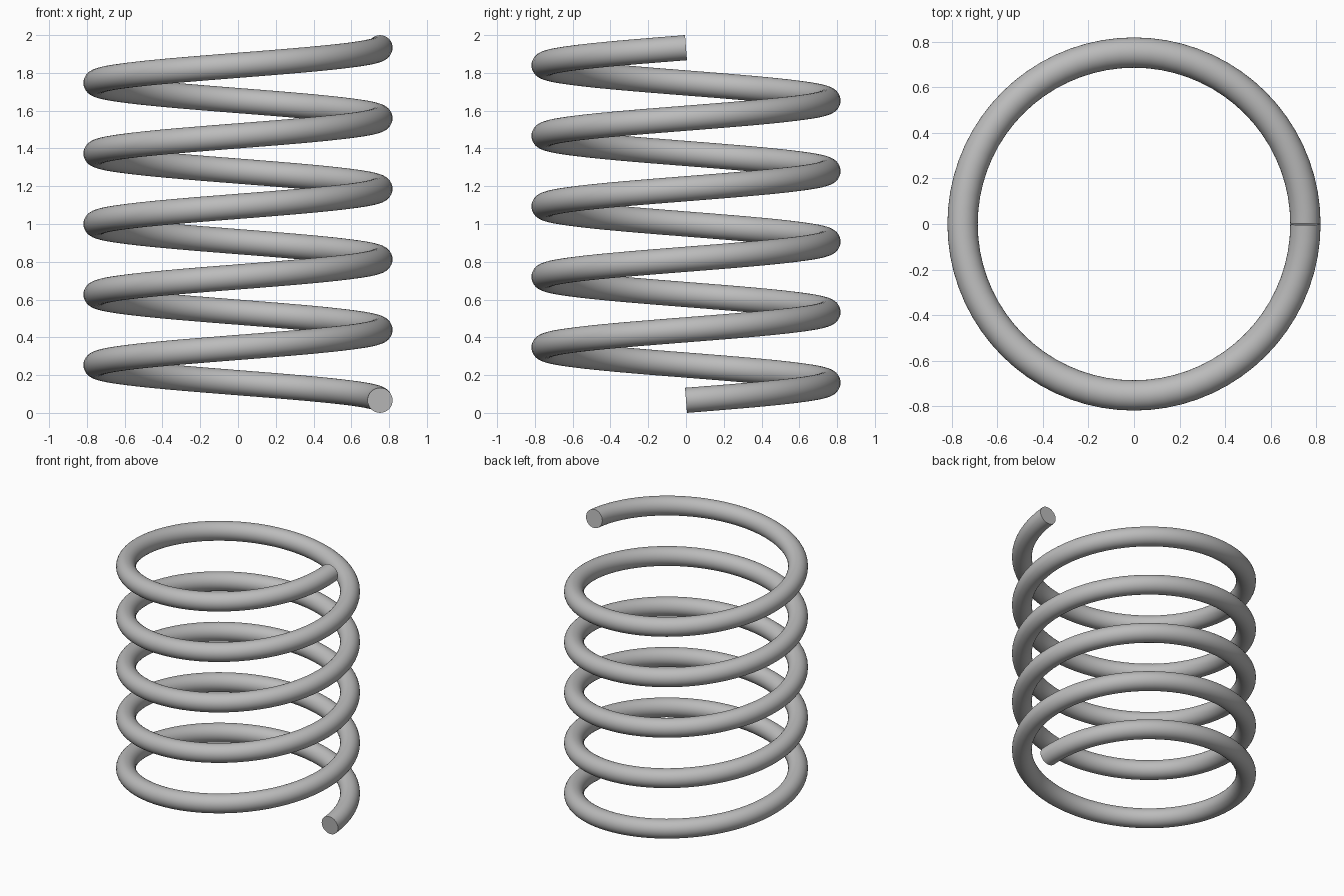
import bpy
import bmesh
from math import cos, sin, pi, radians
from mathutils import Vector

cube = bpy.data.objects.get("Cube")
if cube:
    bpy.data.objects.remove(cube, do_unlink=True)

COIL_RADIUS = 0.752
WIRE_RADIUS = 0.0665
TURNS = 5
STEPS = 72          # rings per turn
SIDES = 32          # sides of the wire
PITCH = (2 - 2 * WIRE_RADIUS) / TURNS

# Plain grey steel
steel = bpy.data.materials.new("grey_steel")
steel.use_nodes = True
grey = (0.5, 0.5, 0.5, 1)
steel.diffuse_color = grey
steel.node_tree.nodes["Principled BSDF"].inputs["Base Color"].default_value = grey


def wire_ring(bm, turn):
    """Circle of vertices square to the helix at the given turn."""
    a = turn * 2 * pi
    out = Vector((cos(a), sin(a), 0))
    along = Vector((-sin(a), cos(a), PITCH / (2 * pi * COIL_RADIUS))).normalized()
    up = out.cross(along)
    centre = out * COIL_RADIUS + Vector((0, 0, WIRE_RADIUS + PITCH * turn))
    angles = [2 * pi * i / SIDES for i in range(SIDES)]
    return [bm.verts.new(centre + WIRE_RADIUS * (out * cos(t) + up * sin(t)))
            for t in angles]


# Coil: rings swept up the helix, with flat cut ends
bm = bmesh.new()
rings = [wire_ring(bm, k / STEPS) for k in range(TURNS * STEPS + 1)]
for low, high in zip(rings, rings[1:]):
    for i in range(SIDES):
        j = (i + 1) % SIDES
        bm.faces.new((low[i], low[j], high[j], high[i]))
bm.faces.new(rings[0])
bm.faces.new(rings[-1])
bmesh.ops.recalc_face_normals(bm, faces=bm.faces)

mesh = bpy.data.meshes.new("spring_coil")
bm.to_mesh(mesh)
bm.free()
mesh.materials.append(steel)
coil = bpy.data.objects.new("spring_coil", mesh)
bpy.context.collection.objects.link(coil)

# Smooth wire, sharp cut ends
bpy.context.view_layer.objects.active = coil
coil.select_set(True)
bpy.ops.object.shade_smooth_by_angle(angle=radians(40))
